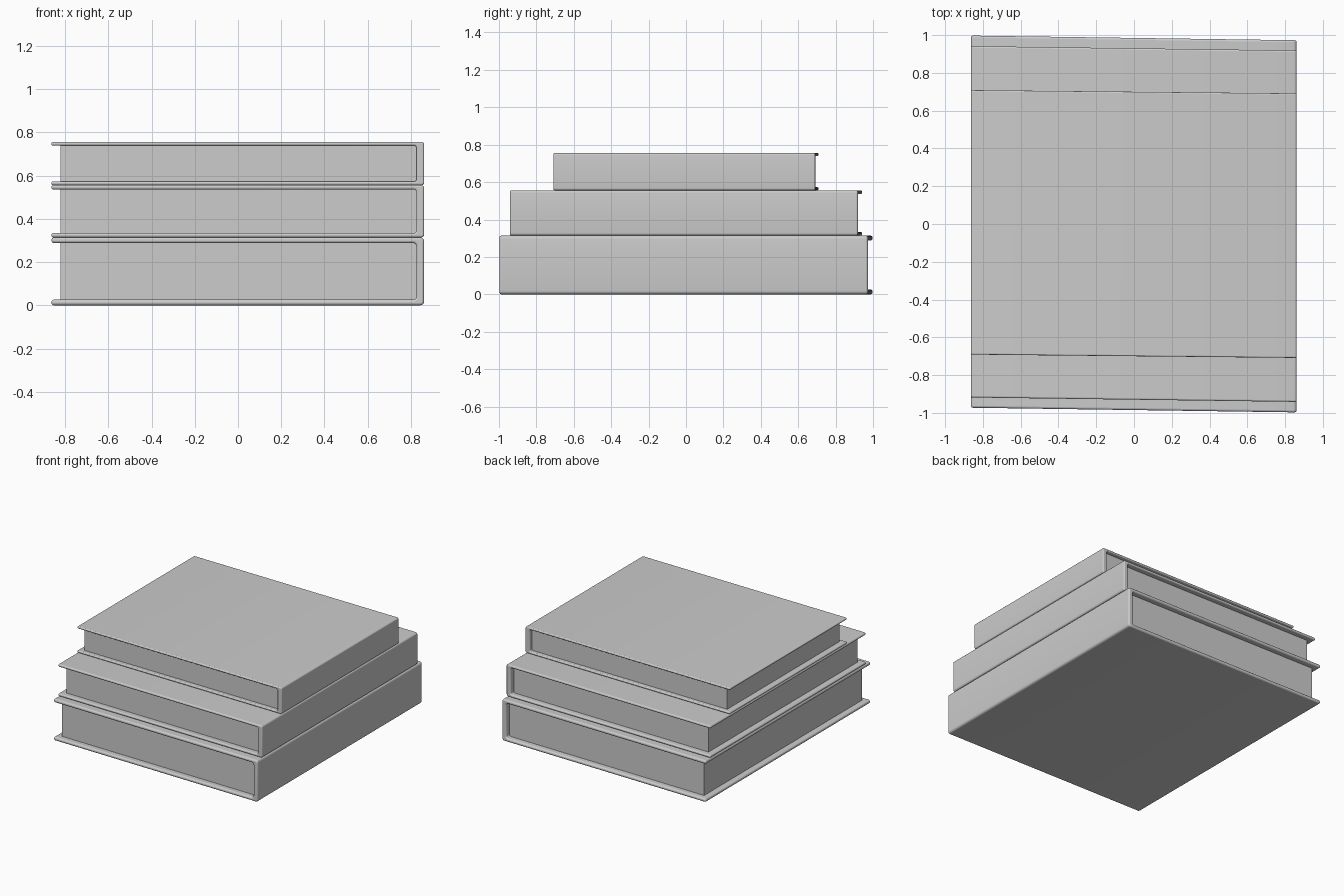
import bpy, bmesh, math
from mathutils import Vector

if "Cube" in bpy.data.objects:
    bpy.data.objects.remove(bpy.data.objects["Cube"])

X0, X1 = -0.863, 0.861      # fore edge and spine
SPINE = 0.036


def rounded(corners, steps=5):
    """Closed 2D outline with each (x, z, radius) right-angle corner rounded."""
    out = []
    n = len(corners)
    for i, (x, z, r) in enumerate(corners):
        p = Vector((x, z))
        a = (Vector(corners[i - 1][:2]) - p).normalized()
        b = (Vector(corners[(i + 1) % n][:2]) - p).normalized()
        c = p + (a + b) * r
        for k in range(steps + 1):
            t = math.pi / 2 * k / steps
            out.append(c - b * r * math.cos(t) - a * r * math.sin(t))
    return out


def prism(name, outline, half, shear, bevel=0):
    """Outline in xz, extruded along y and slightly skewed."""
    bm = bmesh.new()
    face = bm.faces.new([bm.verts.new((p[0], -half, p[1])) for p in outline])
    res = bmesh.ops.extrude_face_region(bm, geom=[face])
    for v in res["geom"]:
        if isinstance(v, bmesh.types.BMVert):
            v.co.y = half
    for v in bm.verts:
        v.co.y -= shear * v.co.x
    bmesh.ops.recalc_face_normals(bm, faces=bm.faces)
    me = bpy.data.meshes.new(name)
    bm.to_mesh(me)
    bm.free()
    ob = bpy.data.objects.new(name, me)
    bpy.context.collection.objects.link(ob)
    if bevel:
        m = ob.modifiers.new("soft_ends", "BEVEL")
        m.width, m.segments = bevel, 3
        m.limit_method, m.angle_limit = "ANGLE", math.radians(50)
        m.use_clamp_overlap = False
        bpy.ops.object.select_all(action="DESELECT")
        ob.select_set(True)
        bpy.context.view_layer.objects.active = ob
        bpy.ops.object.shade_smooth_by_angle(angle=math.radians(40))
    return ob


def book(name, z0, z1, half):
    t = 0.083 * (z1 - z0)           # board thickness
    shear = 0.0145 * half
    tip, xi = 0.46 * t, X1 - SPINE
    # C-shaped cover: two boards joined by the spine
    cover = rounded([
        (X0, z0, tip), (X1, z0, 0.7 * t), (X1, z1, 0.7 * t), (X0, z1, tip),
        (X0, z1 - t, tip), (xi, z1 - t, 0.6 * t),
        (xi, z0 + t, 0.6 * t), (X0, z0 + t, tip)])
    prism(name + "_cover", cover, half, shear, 0.4 * t)
    # page block filling the cover
    e = 0.002
    pages = [(-0.82, z0 + t - e), (xi + e, z0 + t - e),
             (xi + e, z1 - t + e), (-0.82, z1 - t + e)]
    prism(name + "_pages", pages, half * 0.957, shear)


# stack, largest at the bottom
book("bottom_book", 0.0, 0.314, 0.985)
book("middle_book", 0.314, 0.556, 0.930)
book("top_book", 0.556, 0.755, 0.700)
